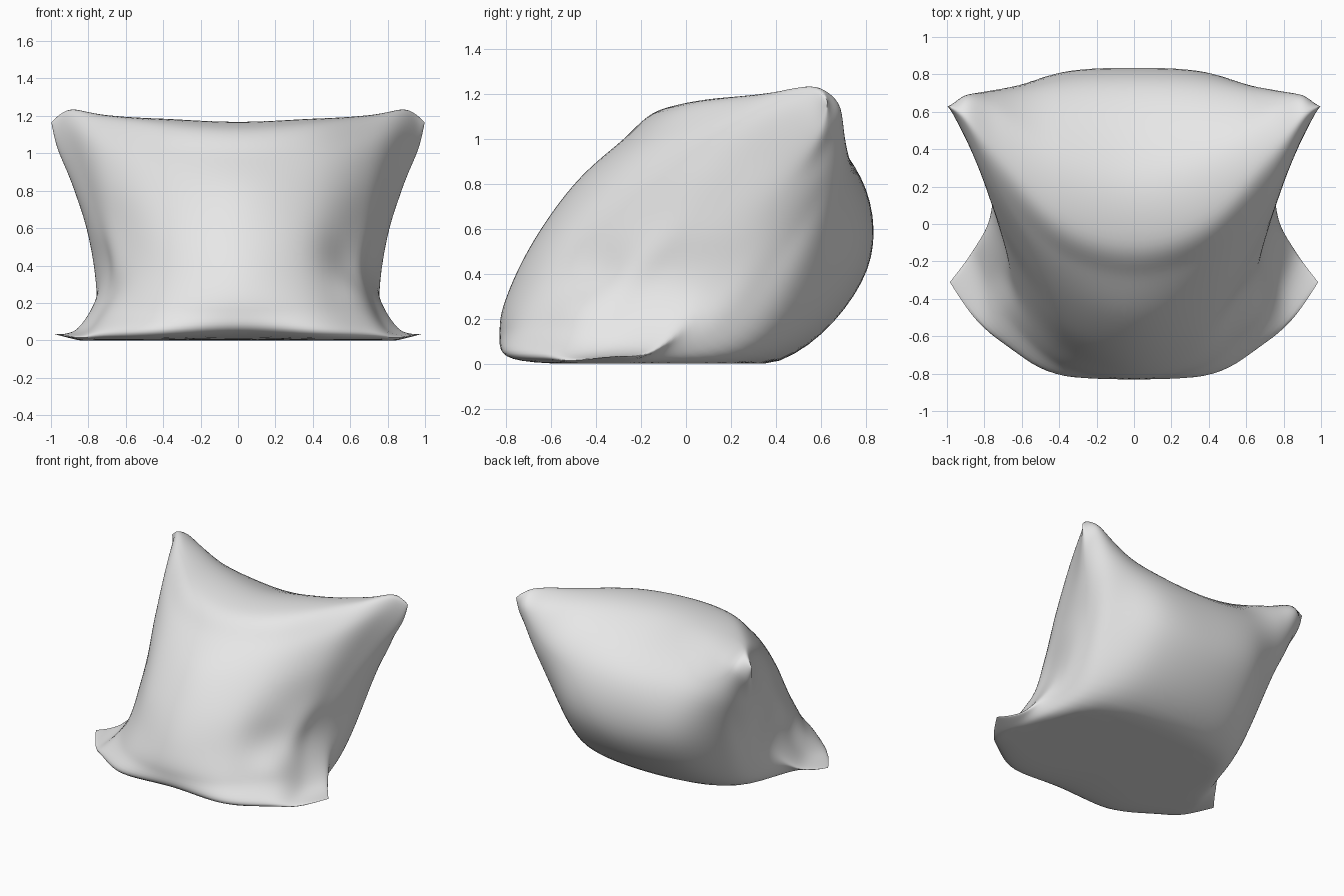
import bpy
import bmesh
import math
from mathutils import Vector

if "Cube" in bpy.data.objects:
    bpy.data.objects.remove(bpy.data.objects["Cube"], do_unlink=True)

AROUND, ACROSS = 8, 8   # samples per span around a section and across the bag


def section(*points):
    return [Vector(p) for p in points]


# Closed sections: top seam, down the front, bottom seam, under, up the back
middle = section(
    (0, -.09, 1.14), (0, -.29, .99), (0, -.49, .81), (0, -.66, .58), (0, -.78, .35),
    (0, -.83, .16), (0, -.76, .03), (0, -.25, 0), (0, .42, .01), (0, .81, .42),
    (0, .75, .88), (0, .3, 1.145))
inner = section(
    (.4, .03, 1.165), (.4, -.17, 1.01), (.4, -.35, .82), (.39, -.53, .58), (.38, -.66, .35),
    (.4, -.75, .16), (.43, -.77, .02), (.43, -.25, 0), (.42, .39, .02), (.42, .77, .45),
    (.43, .75, .88), (.43, .42, 1.155))
outer = section(
    (.72, .36, 1.205), (.72, .16, 1.08), (.69, -.02, .86), (.65, -.18, .6), (.63, -.36, .36),
    (.67, -.49, .16), (.72, -.62, .02), (.7, -.2, 0), (.66, .28, .05), (.7, .57, .46),
    (.73, .72, .87), (.74, .63, 1.14))
rim = section(
    (.9, .57, 1.235), (.91, .49, 1.14), (.83, .3, .88), (.745, .06, .6), (.69, -.13, .35),
    (.78, -.3, .09), (.86, -.5, .015), (.82, -.22, .01), (.75, .13, .14), (.78, .43, .52),
    (.86, .63, .85), (.9, .69, 1.13))

# Side seam from the blunt upper corner to the lower flap, where front and back meet
seam = section((1, .63, 1.165), (.965, .6, 1.02), (.88, .47, .82), (.8, .28, .58),
               (.745, .06, .28), (.86, -.14, .06), (.99, -.31, .035))
edge = seam + seam[-2:0:-1]
wrap = [rim[-j] for j in range(len(rim))]   # continues round the seam


def mirrored(sec):
    return [Vector((-p.x, p.y, p.z)) for p in sec]


half = [inner, outer, rim, edge, wrap]
stations = [mirrored(s) for s in reversed(half)] + [middle] + half


def spline(a, b, c, d, t):
    """Point on a smooth curve between b and c."""
    return b + (c - a) * (t / 2) + (a * 2 - b * 5 + c * 4 - d) * (t * t / 2) \
        + (b * 3 - a - c * 3 + d) * (t ** 3 / 2)


def smooth_loop(sec):
    n = len(sec)
    return [spline(sec[i - 1], sec[i], sec[(i + 1) % n], sec[(i + 2) % n], k / AROUND)
            for i in range(n) for k in range(AROUND)]


# Skin the sections into a closed cushion
loops = [smooth_loop(s) for s in stations]
rings = []
for i in range(1, len(loops) - 2):
    last = i == len(loops) - 3
    for k in range(ACROSS + last):
        rings.append([spline(*pts, k / ACROSS) for pts in zip(*loops[i - 1:i + 3])])

bm = bmesh.new()
grid = [[bm.verts.new(p) for p in ring] for ring in rings]
for r, s in zip(grid, grid[1:]):
    for j in range(len(r)):
        bm.faces.new((r[j - 1], r[j], s[j], s[j - 1]))
bmesh.ops.remove_doubles(bm, verts=bm.verts, dist=.0005)
bmesh.ops.dissolve_degenerate(bm, edges=bm.edges, dist=.0001)

# Soft folds pressed into the cloth: centre, push, radius
folds = [((.56, -.42, .4), (-.01, .04, 0), .16),
         ((.6, -.46, .22), (.02, -.02, .01), .12),
         ((-.7, -.35, .25), (.02, .02, 0), .12)]
for v in bm.verts:
    for centre, push, radius in folds:
        d = (v.co - Vector(centre)).length / radius
        v.co += Vector(push) * math.exp(-d * d)

# Relax the cloth and let it rest on the ground
for _ in range(3):
    bmesh.ops.smooth_vert(bm, verts=bm.verts, factor=.5,
                          use_axis_x=True, use_axis_y=True, use_axis_z=True)
for v in bm.verts:
    v.co.z = max(v.co.z, 0)
bmesh.ops.recalc_face_normals(bm, faces=bm.faces)

mesh = bpy.data.meshes.new("bean_bag")
bm.to_mesh(mesh)
bm.free()
bag = bpy.data.objects.new("bean_bag", mesh)
bpy.context.collection.objects.link(bag)

# Plain cloth
cloth = bpy.data.materials.new("light grey cloth")
cloth.use_nodes = True
colour = (.8, .8, .8, 1)
cloth.diffuse_color = colour
cloth.node_tree.nodes["Principled BSDF"].inputs["Base Color"].default_value = colour
mesh.materials.append(cloth)

bpy.context.view_layer.objects.active = bag
bag.select_set(True)
bpy.ops.object.shade_smooth_by_angle(angle=math.radians(60))
